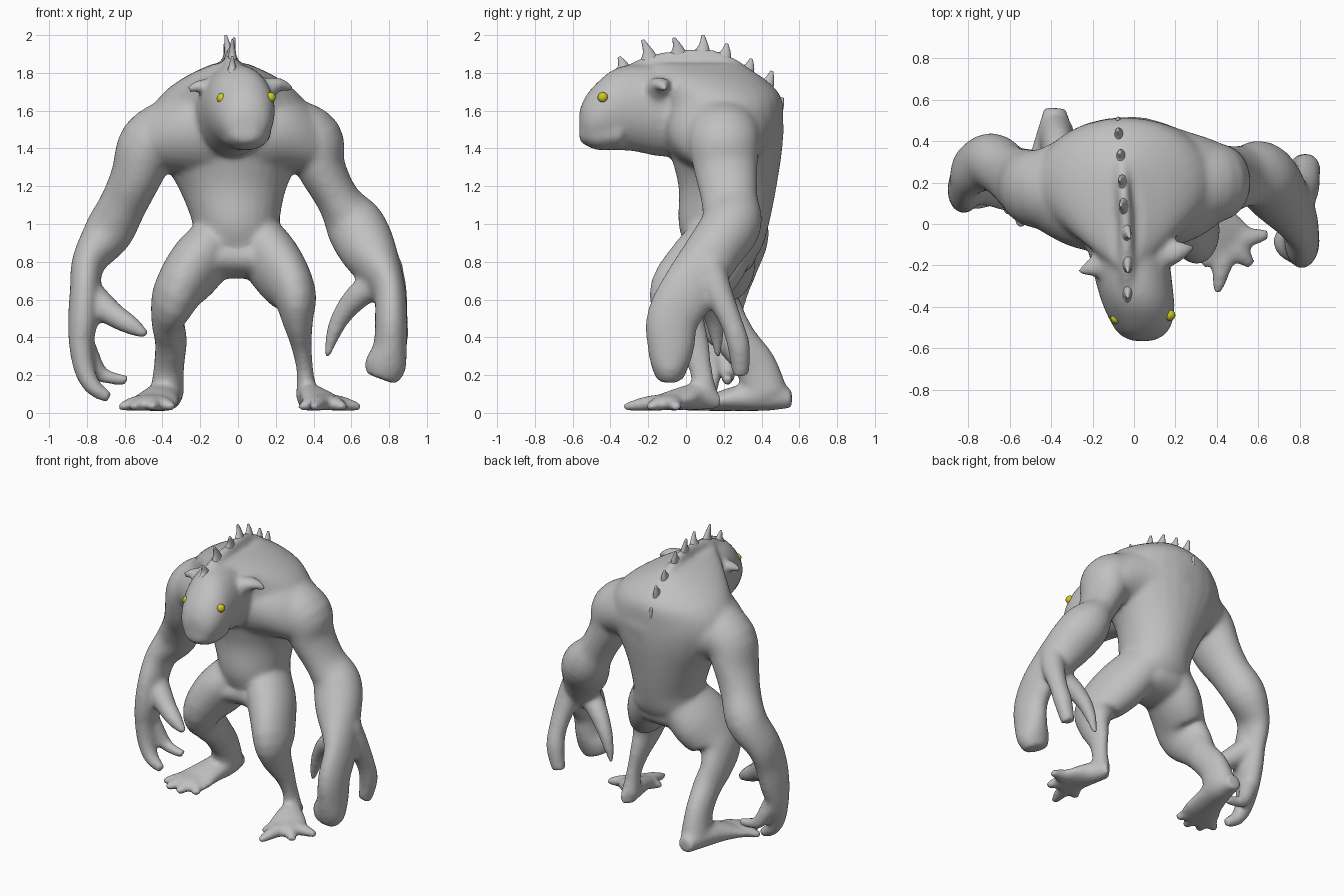
import bpy, bmesh, math
from mathutils import Vector


def material(name, rgb):
    m = bpy.data.materials.new(name)
    m.diffuse_color = (*rgb, 1)
    return m


SKIN = material("grey skin", (0.53, 0.53, 0.53))
YELLOW = material("yellow eye", (0.62, 0.58, 0.02))


def spline(rows, steps=4):
    """Catmull-Rom interpolation of (x, y, z, a, b) rows."""
    p = [Vector(r if len(r) == 5 else (*r, r[3])) for r in rows]
    p = [p[0]] + p + [p[-1]]
    out = []
    for i in range(1, len(p) - 2):
        p0, p1, p2, p3 = p[i - 1:i + 3]
        for s in range(steps):
            t = s / steps
            out.append(0.5 * (2 * p1 + (p2 - p0) * t + (2 * p0 - 5 * p1 + 4 * p2 - p3) * t * t
                              + (3 * p1 - p0 - 3 * p2 + p3) * t ** 3))
    return out + [p[-1]]


def loft(bm, rows, ref=(1, 0, 0), axis=None, sides=28):
    """Skin elliptical rings along a path; a is the radius along ref, b across it."""
    pts = spline(rows)
    rings = []
    for i, p in enumerate(pts):
        a, b = pts[max(i - 1, 0)], pts[min(i + 1, len(pts) - 1)]
        t = Vector(axis) if axis else (Vector(b[:3]) - Vector(a[:3])).normalized()
        u = Vector(ref)
        u = (u - t * u.dot(t)).normalized()
        v = t.cross(u)
        rings.append([bm.verts.new(Vector(p[:3])
                      + u * max(p[3], .006) * math.cos(k * math.tau / sides)
                      + v * max(p[4], .006) * math.sin(k * math.tau / sides)) for k in range(sides)])
    for r, s in zip(rings, rings[1:]):
        for k in range(sides):
            n = (k + 1) % sides
            bm.faces.new((r[k], r[n], s[n], s[k]))
    bm.faces.new(rings[0][::-1])
    bm.faces.new(rings[-1])


def make_object(name, bm, mat):
    bmesh.ops.recalc_face_normals(bm, faces=bm.faces)
    me = bpy.data.meshes.new(name)
    bm.to_mesh(me)
    bm.free()
    me.materials.append(mat)
    me.shade_smooth()
    ob = bpy.data.objects.new(name, me)
    bpy.context.collection.objects.link(ob)
    return ob


body = bmesh.new()

# torso, stacked horizontal sections
loft(body, [(0, .19, .79, .16, .15), (0, .2, .87, .24, .2), (-.01, .2, 1.0, .23, .24),
            (-.03, .22, 1.2, .29, .26), (-.04, .21, 1.4, .4, .3),
            (-.04, .2, 1.55, .44, .315), (-.04, .18, 1.68, .37, .32), (-.04, .1, 1.78, .24, .3),
            (-.04, .02, 1.85, .09, .26)], axis=(0, 0, 1))
# shoulder yoke and pelvis, running sideways
loft(body, [(-.6, .18, 1.4, .1, .1), (-.45, .165, 1.46, .2, .17), (-.25, .165, 1.5, .29, .25),
            (0, .2, 1.5, .32, .28), (.25, .18, 1.49, .27, .22), (.42, .2, 1.43, .19, .17),
            (.52, .22, 1.38, .09, .1)], ref=(0, 1, 0), axis=(1, 0, 0))
loft(body, [(-.24, .13, .8, .17, .1), (-.1, .17, .82, .19, .11), (0, .18, .83, .19, .12),
            (.1, .16, .82, .19, .11), (.24, .09, .8, .16, .1)], ref=(0, 1, 0), axis=(1, 0, 0))

# neck and head, running forward
loft(body, [(-.04, .1, 1.62, .25, .23), (-.03, -.1, 1.6, .2, .245), (0, -.28, 1.615, .185, .23),
            (.02, -.38, 1.605, .175, .215), (.035, -.46, 1.58, .155, .18), (.04, -.53, 1.55, .115, .13),
            (.04, -.565, 1.54, .05, .06)], axis=(0, -1, 0))
# muzzle
loft(body, [(.03, -.34, 1.49, .15, .095), (.04, -.46, 1.475, .125, .085), (.04, -.53, 1.475, .095, .06),
            (.04, -.565, 1.475, .05, .035)], axis=(0, -1, 0))

# ears
for base, mid, tip in (((-.12, -.18, 1.71), (-.2, -.21, 1.73), (-.265, -.23, 1.71)),
                       ((.14, -.15, 1.71), (.22, -.13, 1.74), (.29, -.11, 1.71))):
    loft(body, [(*base, .07, .07), (*mid, .05, .035), (*tip, .014, .02)], ref=(0, 1, 0))

# low ridge along the spine
loft(body, [(-.03, -.36, 1.78, .03, .03), (-.035, -.2, 1.84, .04, .05), (-.04, 0, 1.87, .035, .055),
            (-.05, .15, 1.86, .035, .06), (-.06, .3, 1.79, .035, .05), (-.07, .42, 1.66, .03, .04)])

# left arm with broad front fingers
loft(body, [(.3, .2, 1.5, .16, .2), (.4, .2, 1.44, .16, .19), (.44, .21, 1.3, .13, .17),
            (.53, .23, 1.13, .115, .15), (.615, .24, 1.0, .155, .16), (.69, .15, .86, .15, .15),
            (.795, .02, .66, .09, .15), (.81, -.07, .5, .085, .14), (.805, -.08, .35, .09, .125),
            (.78, -.085, .25, .11, .1), (.755, -.085, .18, .085, .07)])
# left thumb and back finger
loft(body, [(.79, .05, .72, .08), (.65, .1, .63, .07), (.56, .14, .53, .055), (.505, .16, .42, .04),
            (.47, .17, .29, .015)], ref=(0, 1, 0))
loft(body, [(.78, .12, .78, .09), (.82, .17, .64, .075), (.84, .24, .48, .06), (.835, .28, .35, .06),
            (.8, .29, .2, .045)])

# right arm and curled long finger
loft(body, [(-.34, .18, 1.5, .17, .2), (-.47, .17, 1.42, .165, .19), (-.54, .2, 1.25, .135, .17),
            (-.61, .25, 1.1, .125, .14), (-.69, .3, .95, .13, .14), (-.79, .26, .8, .09, .13),
            (-.81, .2, .65, .08, .13), (-.82, .17, .5, .08, .12), (-.83, .15, .36, .065, .09),
            (-.81, .13, .22, .055, .06), (-.76, .12, .13, .045, .05), (-.68, .11, .08, .03, .03)])
# right thumb and second finger
loft(body, [(-.79, .2, .62, .09), (-.66, .14, .52, .065), (-.56, .1, .46, .05), (-.48, .08, .41, .02)],
     ref=(0, 1, 0))
loft(body, [(-.81, .19, .35, .06), (-.74, .22, .22, .045), (-.67, .22, .185, .035),
            (-.585, .22, .175, .028)], ref=(0, 1, 0))

# left leg
loft(body, [(.1, .2, .92, .14, .18), (.19, .11, .79, .15, .2), (.295, -.02, .63, .12, .18),
            (.315, -.02, .5, .085, .125), (.335, .04, .36, .055, .085), (.355, .08, .22, .045, .06),
            (.365, .1, .08, .06, .07)])
# right leg, shin sloping back to the heel
loft(body, [(-.1, .2, .92, .14, .18), (-.21, .15, .79, .155, .22), (-.325, .1, .63, .13, .19),
            (-.37, .18, .5, .09, .14), (-.355, .27, .38, .085, .11), (-.365, .37, .25, .08, .11),
            (-.375, .42, .1, .09, .12)])

# feet: sole rows, then splayed webbed toes
feet = (([(.35, .16, .065, .05, .05), (.38, .05, .085, .075, .07), (.43, -.05, .07, .12, .055),
          (.475, -.13, .05, .135, .035), (.5, -.17, .035, .11, .02)], (.5, -.55, 0),
         (.45, -.08), ((.65, -.05), (.57, -.2), (.4, -.33), (.33, -.2))),
        ([(-.38, .56, .075, .055, .05), (-.385, .42, .09, .09, .08), (-.42, .25, .075, .11, .065),
          (-.455, .12, .05, .14, .04), (-.47, .06, .035, .12, .02)], (-.1, -1, 0),
         (-.46, .15), ((-.63, .06), (-.56, -.01), (-.45, -.03), (-.34, .02))))
for sole, heading, (bx, by), toes in feet:
    loft(body, sole, axis=Vector(heading).normalized())
    for tx, ty in toes:
        mx, my = (bx + tx) / 2, (by + ty) / 2
        loft(body, [(bx, by, .06, .04, .06), (mx, my, .05, .04, .05), (tx, ty, .03, .02, .025)],
             ref=(0, 0, 1))

# fuse the overlapping parts into one soft skin
skin = make_object("body", body, SKIN)
rem = skin.modifiers.new("fuse", 'REMESH')
rem.mode = 'VOXEL'
rem.voxel_size = 0.015
rem.use_smooth_shade = True
soft = skin.modifiers.new("soften", 'SMOOTH')
soft.factor = 0.5
soft.iterations = 12

# row of hooked spikes: base then tip
spikes = (((-.03, -.33, 1.80), (-.03, -.355, 1.885)), ((-.03, -.19, 1.85), (-.03, -.23, 1.975)),
          ((-.04, -.04, 1.88), (-.02, -.065, 1.985)), ((-.045, .08, 1.88), (-.065, .09, 2.0)),
          ((-.05, .19, 1.86), (-.07, .215, 1.955)), ((-.06, .31, 1.79), (-.07, .345, 1.875)),
          ((-.07, .41, 1.71), (-.08, .455, 1.81)), ((-.07, .46, 1.59), (-.08, .51, 1.67)))
bm = bmesh.new()
for b, t in spikes:
    b, t = Vector(b), Vector(t)
    m = b.lerp(t, .5) + Vector((0, .008, 0))
    loft(bm, [(*b, .03, .06), (*m, .018, .028), (*t, .006, .008)], sides=12)
make_object("spine_spikes", bm, SKIN)

# eyes
for name, loc in (("right_eye", (-.085, -.455, 1.665)), ("left_eye", (.172, -.44, 1.67))):
    bm = bmesh.new()
    bmesh.ops.create_uvsphere(bm, u_segments=16, v_segments=10, radius=.028)
    bmesh.ops.translate(bm, verts=bm.verts, vec=loc)
    make_object(name, bm, YELLOW)
